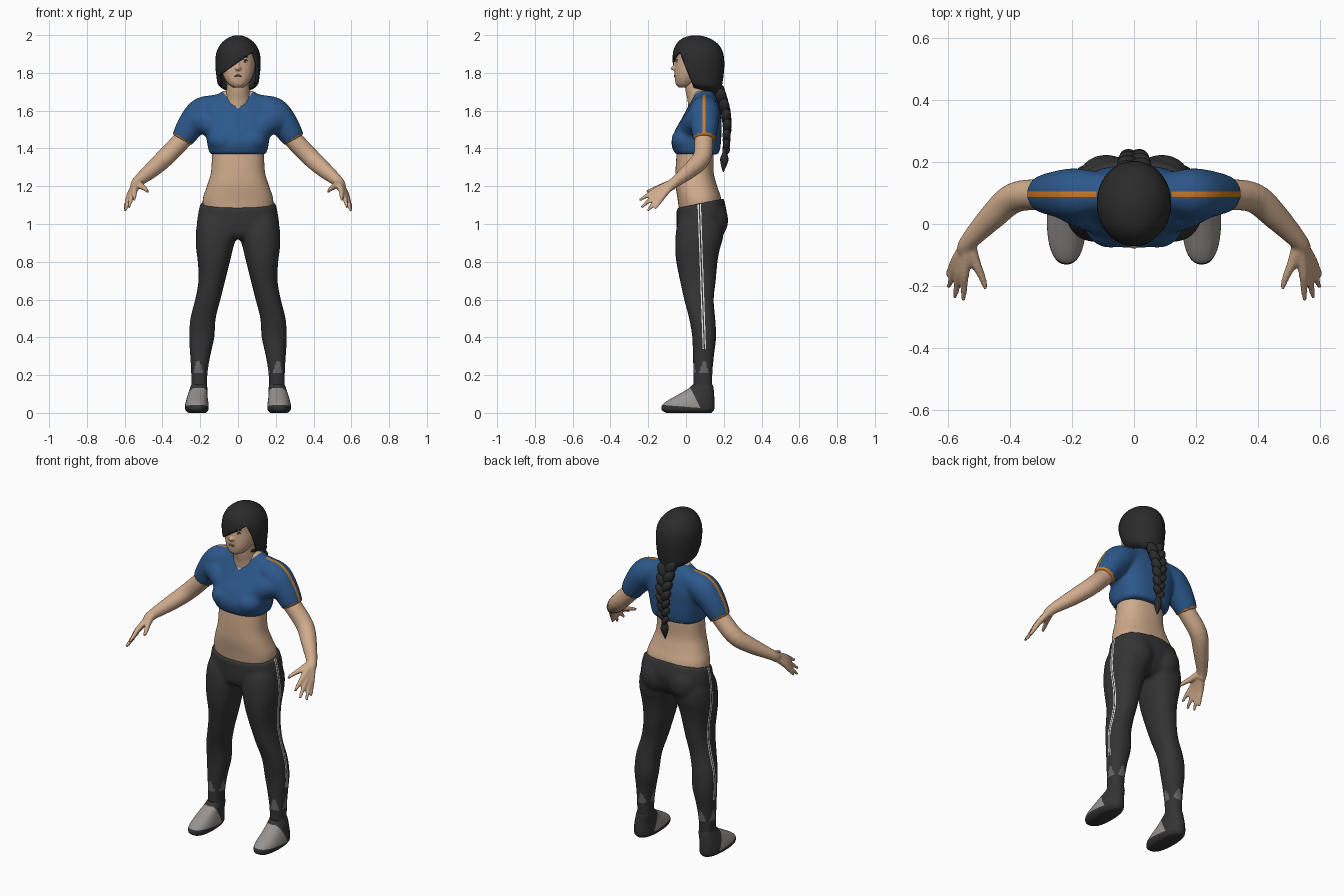
import bpy, bmesh, math
from mathutils import Vector, Matrix

if "Cube" in bpy.data.objects:
    bpy.data.objects.remove(bpy.data.objects["Cube"])


def material(name, r, g, b):
    m = bpy.data.materials.new(name)
    m.use_nodes = True
    m.diffuse_color = (r, g, b, 1)
    bsdf = next(n for n in m.node_tree.nodes if n.type == 'BSDF_PRINCIPLED')
    bsdf.inputs["Base Color"].default_value = (r, g, b, 1)
    bsdf.inputs["Roughness"].default_value = 0.8
    return m


SKIN = material("skin", .63, .41, .265)
BLUE = material("shirt blue", .025, .098, .26)
CHARCOAL = material("legging charcoal", .034, .034, .035)
HAIR = material("hair black", .024, .024, .025)
GREY = material("shoe grey", .31, .29, .28)
ORANGE = material("shoulder orange", .62, .20, .02)
WHITE = material("stripe white", .75, .75, .75)
PATCH = material("ankle grey", .14, .135, .145)
LIP = material("lip", .42, .22, .15)


def smooth_rows(rows, steps=4):
    """Catmull-Rom interpolation of any list of equal-length rows."""
    rows = [Vector(r) for r in rows]
    out = []
    for i in range(len(rows) - 1):
        a, b, c, d = rows[max(i - 1, 0)], rows[i], rows[i + 1], rows[min(i + 2, len(rows) - 1)]
        for k in range(steps):
            t = k / steps
            out.append(b + (c - a) * (t / 2) + (a * 2 - b * 5 + c * 4 - d) * (t * t / 2)
                       + (b * 3 - a - c * 3 + d) * (t ** 3 / 2))
    return out + [rows[-1]]


def skin_rings(bm, rings):
    loops = [[bm.verts.new(p) for p in ring] for ring in rings]
    n = len(loops[0])
    for a, b in zip(loops, loops[1:]):
        for i in range(n):
            bm.faces.new((a[i], a[(i + 1) % n], b[(i + 1) % n], b[i]))
    bm.faces.new(loops[0][::-1])
    bm.faces.new(loops[-1])


def stack(bm, rows, power=2.3, n=36):
    """Level rings; rows are z, front y, back y, low x, high x, back lift."""
    rings = []
    for z, yf, yb, xa, xb, lift in smooth_rows(rows):
        ring = []
        for i in range(n):
            c, s = math.cos(math.tau * i / n), math.sin(math.tau * i / n)
            px, py = (math.copysign(abs(v) ** (2 / power), v) for v in (c, s))
            ring.append(((xa + xb) / 2 + px * (xb - xa) / 2,
                         (yf + yb) / 2 + py * (yb - yf) / 2, z + lift * py))
        rings.append(ring)
    skin_rings(bm, rings)


def trunk(bm, rows, power=2.3):
    stack(bm, [(z, f, b, -w, w, lift) for z, f, b, w, lift in rows], power)


def limb(bm, rows, side):
    stack(bm, [(z, f, b, *sorted((side * i, side * o)), 0) for z, f, b, i, o in rows])


def tube(bm, rows, side=1, n=16):
    """Round tube; rows are x, y, z, radius."""
    rows = smooth_rows(rows)
    pts = [Vector((side * r[0], r[1], r[2])) for r in rows]
    rings = []
    for i, p in enumerate(pts):
        t = pts[min(i + 1, len(pts) - 1)] - pts[max(i - 1, 0)]
        q = t.to_track_quat('Z', 'Y')
        rings.append([p + q @ Vector((math.cos(a), math.sin(a), 0)) * rows[i][3]
                      for a in (math.tau * k / n for k in range(n))])
    skin_rings(bm, rings)


def ball(bm, at, size, turn=0):
    m = Matrix.Translation(at) @ Matrix.Rotation(turn, 4, 'Y') @ Matrix.Diagonal((*size, 1))
    bmesh.ops.create_uvsphere(bm, u_segments=18, v_segments=12, radius=1, matrix=m)


def finish(bm, name, mats, voxel=0, cuts=(), rule=None, soften=4):
    """Make the object, optionally fuse it, cut it on planes and colour it by rule."""
    bmesh.ops.recalc_face_normals(bm, faces=bm.faces)
    me = bpy.data.meshes.new(name)
    bm.to_mesh(me)
    ob = bpy.data.objects.new(name, me)
    bpy.context.collection.objects.link(ob)
    if voxel:
        mod = ob.modifiers.new("fuse", 'REMESH')
        mod.mode, mod.voxel_size = 'VOXEL', voxel
        mod = ob.modifiers.new("soften", 'SMOOTH')
        mod.factor, mod.iterations = .5, soften
        me = bpy.data.meshes.new_from_object(ob.evaluated_get(bpy.context.evaluated_depsgraph_get()))
        ob.modifiers.clear()
        ob.data = me
    bm.clear()
    bm.from_mesh(me)
    for co, no in cuts:
        bmesh.ops.bisect_plane(bm, geom=bm.verts[:] + bm.edges[:] + bm.faces[:],
                               plane_co=co, plane_no=no, dist=1e-5)
    bm.normal_update()
    doomed = []
    for f in bm.faces:
        f.smooth = True
        k = rule(f.calc_center_median(), f.normal) if rule else 0
        f.material_index = max(k, 0)
        if k < 0:
            doomed.append(f)
    bmesh.ops.delete(bm, geom=doomed, context='FACES')
    me.materials.clear()
    for m in mats:
        me.materials.append(m)
    bm.to_mesh(me)
    bm.free()
    me.set_sharp_from_angle(angle=math.radians(50))
    return ob


# Bare body: waist, neck, arms and hands
bm = bmesh.new()
trunk(bm, [(1.02, -.03, .17, .17, 0), (1.12, -.043, .188, .188, 0), (1.2, -.055, .165, .165, 0),
           (1.27, -.056, .147, .144, 0), (1.37, -.05, .145, .137, 0), (1.45, -.04, .14, .13, 0)])
tube(bm, [(0, .09, 1.56, .075), (0, .075, 1.66, .068), (0, .055, 1.72, .06), (0, .05, 1.79, .058)], n=24)
wrist = Vector((.533, -.058, 1.222))
tips = [(.55, -.247, 1.125), (.577, -.237, 1.088), (.598, -.205, 1.068), (.602, -.165, 1.08)]
for s in (1, -1):
    tube(bm, [(.2, .095, 1.55, .052), (.29, .095, 1.45, .05), (.385, .085, 1.352, .049),
              (.455, .025, 1.288, .043), (*wrist, .029), (.545, -.085, 1.197, .026)], s, 20)
    for tip in tips:
        tip = Vector(tip)
        knuckle = wrist.lerp(tip, .5) + Vector((.004, 0, .01))
        tube(bm, [(*wrist, .022), (*knuckle, .0165), (*knuckle.lerp(tip, .5), .0125), (*tip, .008)], s, 10)
    tube(bm, [(*wrist, .022), (.51, -.125, 1.2, .017), (.49, -.17, 1.185, .0125), (.477, -.208, 1.17, .009)], s, 10)
finish(bm, "body", [SKIN], .007)

# Cropped shirt with a V neck, shoulder piping and sleeve hems
bm = bmesh.new()
trunk(bm, [(1.368, -.055, .172, .147, 0), (1.395, -.07, .18, .157, 0), (1.44, -.077, .186, .165, 0),
           (1.5, -.056, .188, .174, 0), (1.56, -.022, .188, .185, 0), (1.62, .01, .178, .175, 0),
           (1.665, .035, .162, .14, 0), (1.705, .045, .14, .078, 0)], 2.6)
for s in (1, -1):
    ball(bm, (s * .075, .0, 1.445), (.085, .078, .07))
    tube(bm, [(.09, .025, 1.49, .065), (.16, .055, 1.54, .072), (.22, .085, 1.55, .07)], s, 20)
    tube(bm, [(.04, .1, 1.632, .062), (.12, .1, 1.615, .07), (.19, .097, 1.587, .083),
              (.25, .097, 1.52, .074), (.298, .097, 1.444, .059)], s, 24)
HEM = Vector((.53, 0, -.845))
HEM_AT = -1.073


def shirt_rule(c, n):
    if c.z > 1.61 + 1.1 * abs(c.x) and c.y < .1:
        return 1
    hem = abs(c.x) > .22 and HEM.dot((abs(c.x), c.y, c.z)) > HEM_AT
    return 2 if hem or (.087 < c.y < .104 and abs(c.x) > .12 and n.z > .1) else 0


finish(bm, "shirt", [BLUE, SKIN, ORANGE], .009,
       [((0, 0, 1.61), (s * 1.1, 0, -1)) for s in (1, -1)]
       + [(Vector((s * HEM.x, 0, HEM.z)) * HEM_AT, (s * HEM.x, 0, HEM.z)) for s in (1, -1)]
       + [((0, y, 0), (0, 1, 0)) for y in (.087, .104)], shirt_rule, 9)

# Leggings with side stripes and ankle patches
bm = bmesh.new()
trunk(bm, [(.92, -.02, .14, .12, 0), (.95, -.045, .18, .19, 0), (1.0, -.05, .205, .216, 0),
           (1.05, -.05, .216, .212, .01), (1.11, -.05, .2, .2, .025)])
for s in (1, -1):
    ball(bm, (s * .09, .125, 1.02), (.1, .1, .11))
    limb(bm, [(1.06, -.02, .16, .04, .19), (1.0, -.046, .195, .015, .217), (.93, -.056, .197, .012, .224),
              (.87, -.057, .18, .026, .222), (.8, -.052, .167, .043, .213), (.7, -.032, .158, .068, .209),
              (.6, -.01, .147, .093, .227), (.5, .016, .155, .118, .252), (.4, .033, .16, .125, .259),
              (.3, .036, .148, .147, .253), (.2, .039, .14, .162, .248), (.1, .039, .14, .164, .248)], s)
SLANT = .035
EDGES = (.1, .106, .112, .118)


def legging_rule(c, n):
    v = c.y + SLANT * c.z
    side = n.x * math.copysign(1, c.x)
    if c.z > .34 and side > .5 and (EDGES[0] < v < EDGES[1] or EDGES[2] < v < EDGES[3]):
        return 1
    a = math.atan2(c.y - .09, abs(c.x) - .205)
    return 2 if .215 < c.z < .24 + .035 * math.sin(a * 4 + 1) else 0


finish(bm, "leggings", [CHARCOAL, WHITE, PATCH], .009,
       [((0, e, 0), (0, 1, SLANT)) for e in EDGES], legging_rule, 12)

# Shoes
for s, name in ((1, "left_shoe"), (-1, "right_shoe")):
    bm = bmesh.new()
    limb(bm, [(0, -.105, .135, .17, .262), (.015, -.128, .148, .157, .278), (.04, -.127, .151, .155, .28),
              (.065, -.097, .151, .158, .275), (.095, -.045, .149, .162, .266),
              (.13, .015, .146, .162, .254), (.15, .035, .141, .165, .247)], s)
    finish(bm, name, [CHARCOAL, GREY], 0,
           [((0, 0, .032), (0, .08, 1)), ((0, .05, .08), (0, 1, .5)), ((0, 0, .132), (0, 0, 1))],
           lambda c, n: int(c.z + .08 * c.y > .032 and c.y + .5 * c.z < .09 and c.z < .132))

# Head with nose
bm = bmesh.new()
trunk(bm, [(1.722, -.04, .02, .024, 0), (1.74, -.054, .05, .05, 0), (1.775, -.06, .09, .074, 0),
           (1.82, -.06, .13, .088, 0), (1.87, -.057, .15, .092, 0), (1.92, -.055, .15, .09, 0),
           (1.965, -.02, .12, .06, 0)], 2.1)
ball(bm, (0, -.064, 1.824), (.015, .018, .012))
ball(bm, (0, -.056, 1.845), (.009, .012, .028))
finish(bm, "head", [SKIN], .006)

# Eyes, brows and lips
for s, side in ((1, "left"), (-1, "right")):
    for part, mat, z, size in (("eye_white", WHITE, 1.862, (.014, .004, .006)),
                               ("iris", HAIR, 1.863, (.007, .0055, .006)),
                               ("lashes", HAIR, 1.869, (.017, .0055, .0025)),
                               ("brow", HAIR, 1.885, (.02, .004, .0035))):
        bm = bmesh.new()
        ball(bm, (s * .037, -.05, z), size, s * .12)
        finish(bm, f"{side}_{part}", [mat])
bm = bmesh.new()
for z in (1.781, 1.787):
    ball(bm, (0, -.059, z), (.02, .0045, .0035))
finish(bm, "lips", [LIP])

# Hair cap with a swept fringe
bm = bmesh.new()
trunk(bm, [(1.695, .11, .185, .04, 0), (1.73, 0, .19, .1, 0), (1.78, -.055, .198, .114, 0),
           (1.85, -.07, .203, .12, 0), (1.91, -.068, .195, .114, 0), (1.955, -.05, .168, .09, 0),
           (1.985, -.015, .12, .054, 0), (1.999, .035, .07, .015, 0)], 2.05)
hair = finish(bm, "hair_cap", [HAIR], 0, [((0, 0, 1.855), (-.68, 0, 1)), ((0, .03, 1.75), (0, 1, .4))],
              lambda c, n: -1 if c.z < 1.855 + .68 * c.x and c.y + .4 * c.z < .73 else 0)
mod = hair.modifiers.new("thickness", 'SOLIDIFY')
mod.thickness, mod.offset = .012, -1

# Braid: alternating slanted strands, then a tuft
bm = bmesh.new()
LEVELS = 13
for i in range(LEVELS):
    t = i / (LEVELS - 1)
    s = 1 if i % 2 else -1
    k = 1 - .42 * t
    y = .17 + .048 * math.sin(math.pi * min(1, t * 1.25 + .05) * .62)
    ball(bm, (s * .022 * k, y, 1.7 - .305 * t), (.03 * k, .032 * k, .05 * k), s * .6)
tube(bm, [(0, .206, 1.41, .012), (0, .205, 1.375, .013), (0, .203, 1.345, .022),
          (0, .2, 1.31, .015), (0, .197, 1.275, .002)])
finish(bm, "braid", [HAIR])
